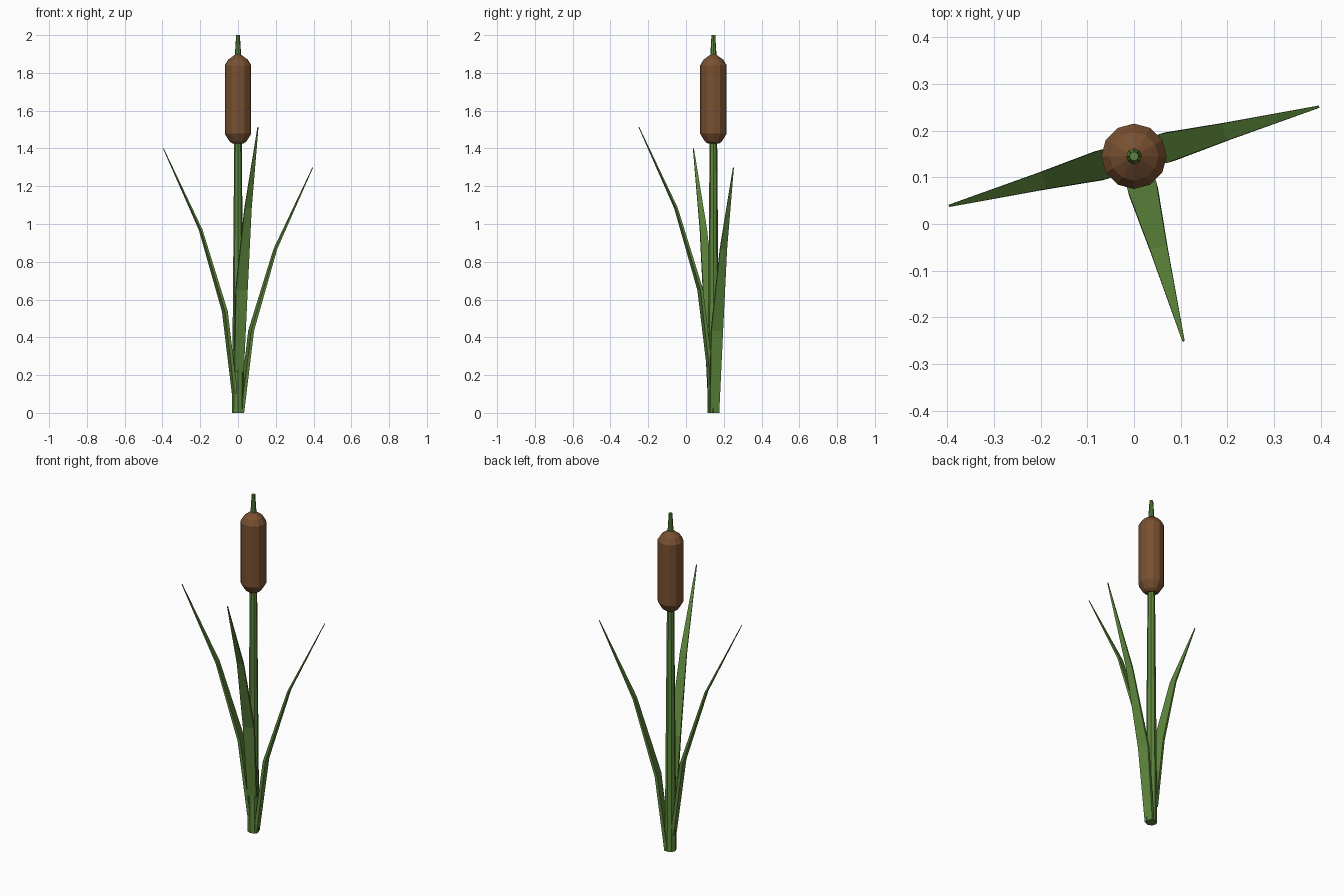
import bpy, bmesh, math
from mathutils import Vector, Matrix

if "Cube" in bpy.data.objects:
    bpy.data.objects.remove(bpy.data.objects["Cube"])

CENTRE = Vector((0, 0.145, 0))


def material(name, rgb):
    m = bpy.data.materials.new(name)
    m.diffuse_color = (*rgb, 1)
    m.use_nodes = True
    m.node_tree.nodes["Principled BSDF"].inputs["Base Color"].default_value = m.diffuse_color
    return m


green = material("green", (0.11, 0.24, 0.045))
brown = material("brown", (0.19, 0.08, 0.03))


def loft(name, rings, mat, matrix):
    """Skin a list of point rings and cap both ends."""
    bm = bmesh.new()
    loops = [[bm.verts.new(p) for p in ring] for ring in rings]
    n = len(loops[0])
    for a, b in zip(loops, loops[1:]):
        for i in range(n):
            j = (i + 1) % n
            bm.faces.new((a[i], a[j], b[j], b[i]))
    bm.faces.new(loops[0][::-1])
    bm.faces.new(loops[-1])
    bmesh.ops.recalc_face_normals(bm, faces=bm.faces)
    mesh = bpy.data.meshes.new(name)
    bm.to_mesh(mesh)
    bm.free()
    mesh.materials.append(mat)
    ob = bpy.data.objects.new(name, mesh)
    ob.matrix_world = matrix
    bpy.context.collection.objects.link(ob)
    return ob


def turned(name, profile, sides, mat):
    step = 2 * math.pi / sides
    rings = [[(r * math.cos(i * step), r * math.sin(i * step), z) for i in range(sides)]
             for r, z in profile]
    return loft(name, rings, mat, Matrix.Translation(CENTRE))


# Stem, seed head and top spike
turned("stem", [(0.032, 0), (0.02, 1.45)], 8, green)
turned("seed_head", [(0.028, 1.425), (0.045, 1.437), (0.07, 1.478),
                     (0.07, 1.84), (0.052, 1.87), (0.015, 1.897)], 12, brown)
turned("spike", [(0.018, 1.87), (0.01, 2.0)], 8, green)

# Leaf: outward distance, height, half width, half thickness
SECTIONS = [(0.018, 0.0, 0.025, 0.009), (0.072, 0.435, 0.032, 0.0075),
            (0.205, 0.868, 0.019, 0.005), (0.409, 1.298, 0.0025, 0.0015)]


def leaf(name, angle, lift):
    # lean of each section follows the curve
    leans = [0.06, 0.2, 0.36, 0.44]
    rings = []
    for (d, z, w, t), lean in zip(SECTIONS, leans):
        tx, tz = t * math.cos(lean), -t * math.sin(lean)
        if z == 0:
            tz = 0
        rings.append([(d - tx, -w, z - tz), (d + tx, -w, z + tz),
                      (d + tx, w, z + tz), (d - tx, w, z - tz)])
    matrix = (Matrix.Translation(CENTRE + Vector((0, 0, lift)))
              @ Matrix.Rotation(math.radians(angle), 4, 'Z'))
    loft(name, rings, green, matrix)


leaf("leaf_right", 15, 0)
leaf("leaf_left", 195, 0.102)
leaf("leaf_front", 285, 0.216)
